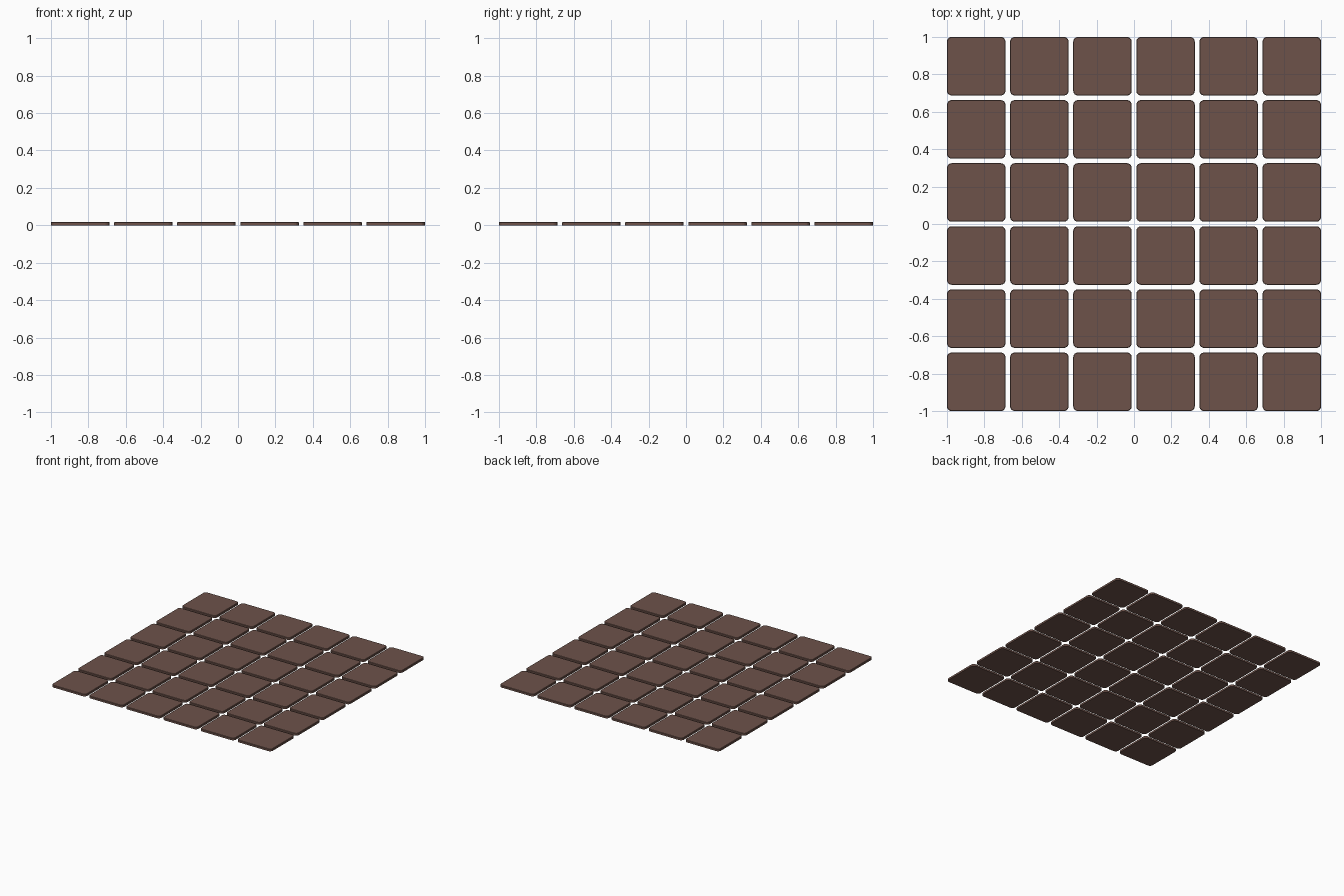
import bpy, bmesh
from math import sin, cos, pi

if "Cube" in bpy.data.objects:
    bpy.data.objects.remove(bpy.data.objects["Cube"])

COUNT, SIZE, HEIGHT = 6, 0.313, 0.018
RADIUS, SEGMENTS, CHAMFER = 0.025, 4, 0.003
PITCH = (2 - SIZE) / (COUNT - 1)

mat = bpy.data.materials.new("brown_paving")
mat.diffuse_color = (0.153, 0.085, 0.068, 1)
mat.use_nodes = True
mat.node_tree.nodes["Principled BSDF"].inputs["Base Color"].default_value = mat.diffuse_color


def outline(bm, inset, z):
    """Ring of vertices for a rounded square."""
    r = RADIUS - inset
    c = SIZE / 2 - RADIUS
    ring = []
    for q, (sx, sy) in enumerate([(1, 1), (-1, 1), (-1, -1), (1, -1)]):
        for i in range(SEGMENTS + 1):
            a = (q + i / SEGMENTS) * pi / 2
            ring.append(bm.verts.new((sx * c + r * cos(a), sy * c + r * sin(a), z)))
    return ring


# Shared tile: rounded square slab with a slightly eased top edge
bm = bmesh.new()
rings = [outline(bm, 0, 0), outline(bm, 0, HEIGHT - CHAMFER), outline(bm, CHAMFER, HEIGHT)]
bm.faces.new(rings[0][::-1])
bm.faces.new(rings[-1])
for low, high in zip(rings, rings[1:]):
    n = len(low)
    for i in range(n):
        j = (i + 1) % n
        bm.faces.new((low[i], low[j], high[j], high[i]))
mesh = bpy.data.meshes.new("paving_tile")
bm.to_mesh(mesh)
bm.free()
mesh.materials.append(mat)

# Square grid of tiles
for row in range(COUNT):
    for col in range(COUNT):
        tile = bpy.data.objects.new(f"paving_tile_{row + 1}_{col + 1}", mesh)
        tile.location = ((col - (COUNT - 1) / 2) * PITCH, (row - (COUNT - 1) / 2) * PITCH, 0)
        bpy.context.collection.objects.link(tile)
